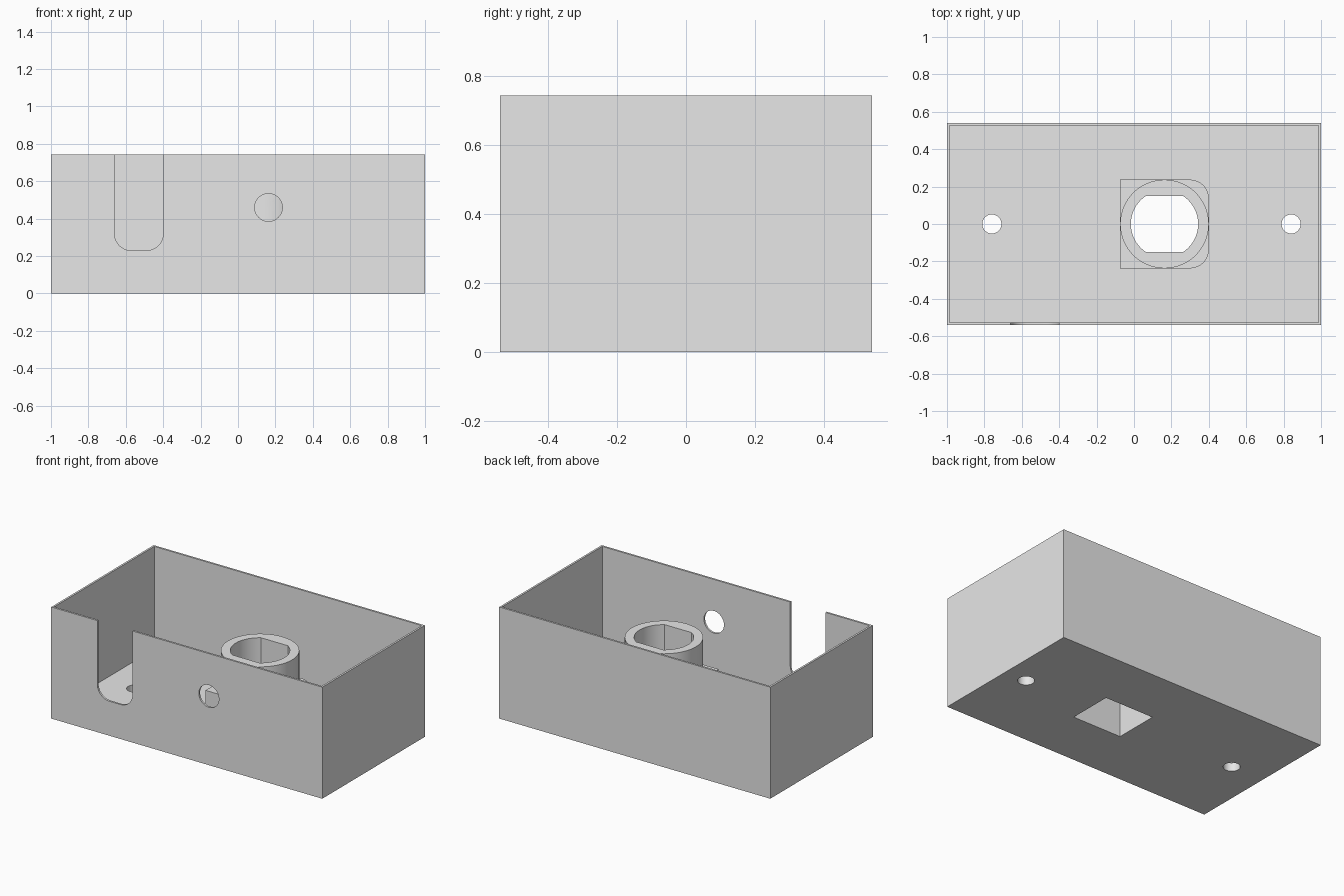
import bpy
import bmesh
from math import sin, cos, asin, pi
from mathutils import Matrix

cube = bpy.data.objects.get("Cube")
if cube:
    bpy.data.objects.remove(cube, do_unlink=True)

W, D, H = 2.0, 1.08, 0.744          # outer case
WALL, FLOOR = 0.013, 0.058
CX = 0.163                          # socket centre
BLOCK_TOP, TOWER_TOP = 0.32, 0.56
BORE, FLAT = 0.18, 0.15             # bore radius, half distance between flats

grey = bpy.data.materials.new("light_grey")
grey.use_nodes = True
grey.diffuse_color = (0.8, 0.8, 0.8, 1)
grey.node_tree.nodes["Principled BSDF"].inputs["Base Color"].default_value = (0.8, 0.8, 0.8, 1)


def arc(cx, cy, r, a0, a1, n=12):
    return [(cx + r * cos(a0 + (a1 - a0) * i / n),
             cy + r * sin(a0 + (a1 - a0) * i / n)) for i in range(n + 1)]


def circle(cx, cy, r, n=64):
    return arc(cx, cy, r, 0, 2 * pi, n)[:-1]


def rect(x0, x1, y0, y1):
    return [(x0, y0), (x1, y0), (x1, y1), (x0, y1)]


def prism(name, outline, lo, hi, along_y=False):
    """Extrude an outline from lo to hi along z, or along y for an x-z outline."""
    bm = bmesh.new()
    face = bm.faces.new([bm.verts.new((a, b, lo)) for a, b in outline])
    new = bmesh.ops.extrude_face_region(bm, geom=[face])["geom"]
    bmesh.ops.translate(bm, vec=(0, 0, hi - lo),
                        verts=[v for v in new if isinstance(v, bmesh.types.BMVert)])
    if along_y:
        bm.transform(Matrix(((1, 0, 0, 0), (0, 0, 1, 0), (0, 1, 0, 0), (0, 0, 0, 1))))
    bmesh.ops.recalc_face_normals(bm, faces=bm.faces)
    mesh = bpy.data.meshes.new(name)
    bm.to_mesh(mesh)
    bm.free()
    mesh.materials.append(grey)
    obj = bpy.data.objects.new(name, mesh)
    bpy.context.collection.objects.link(obj)
    return obj


def carve(obj, cutters):
    """Cut the prisms out of obj, remove them and shade the result."""
    bpy.ops.object.select_all(action="DESELECT")
    bpy.context.view_layer.objects.active = obj
    obj.select_set(True)
    for c in cutters:
        c.hide_render = True
        mod = obj.modifiers.new("cut", "BOOLEAN")
        mod.operation, mod.solver, mod.object = "DIFFERENCE", "EXACT", c
        bpy.ops.object.modifier_apply(modifier=mod.name)
        bpy.data.objects.remove(c, do_unlink=True)
    bpy.ops.object.shade_smooth_by_angle(angle=pi / 6)


pocket = rect(CX - BORE, CX + BORE, -FLAT, FLAT)

# Open case with cable slot, access hole, screw holes and socket opening
r, x0, x1, zb = 0.09, -0.66, -0.40, 0.23
slot = ([(x1, H + 0.1), (x0, H + 0.1)]
        + arc(x0 + r, zb + r, r, pi, 1.5 * pi)
        + arc(x1 - r, zb + r, r, 1.5 * pi, 2 * pi))
case = prism("case", rect(-W / 2, W / 2, -D / 2, D / 2), 0, H)
carve(case, [
    prism("cavity_cutter", rect(WALL - W / 2, W / 2 - WALL, WALL - D / 2, D / 2 - WALL), FLOOR, H + 0.1),
    prism("slot_cutter", slot, -D / 2 - 0.1, -D / 2 + 0.1, True),
    prism("access_cutter", circle(CX, 0.46, 0.074), -D / 2 - 0.1, -D / 2 + 0.1, True),
    prism("pocket_cutter", pocket, -0.1, FLOOR + 0.1),
] + [prism("screw_cutter", circle(x, 0, 0.051, 48), -0.1, FLOOR + 0.1) for x in (-0.76, 0.84)])

# Socket base block, rounded on its +x corners, with the pocket through it
h, r = 0.237, 0.1
block = prism("socket_block",
              [(CX - h, h), (CX - h, -h)]
              + arc(CX + h - r, r - h, r, -pi / 2, 0)
              + arc(CX + h - r, h - r, r, 0, pi / 2), FLOOR, BLOCK_TOP)
carve(block, [prism("pocket_cutter", pocket, FLOOR - 0.1, BLOCK_TOP + 0.1)])

# Round socket tower with a two-flat bore and a set-screw hole at the front
a = asin(FLAT / BORE)
bore = arc(CX, 0, BORE, -a, a, 20) + arc(CX, 0, BORE, pi - a, pi + a, 20)
tower = prism("socket_tower", circle(CX, 0, h, 72), BLOCK_TOP, TOWER_TOP)
carve(tower, [
    prism("bore_cutter", bore, BLOCK_TOP - 0.1, TOWER_TOP + 0.1),
    prism("set_screw_cutter", circle(CX, 0.46, 0.038, 32), -0.4, 0, True),
])
